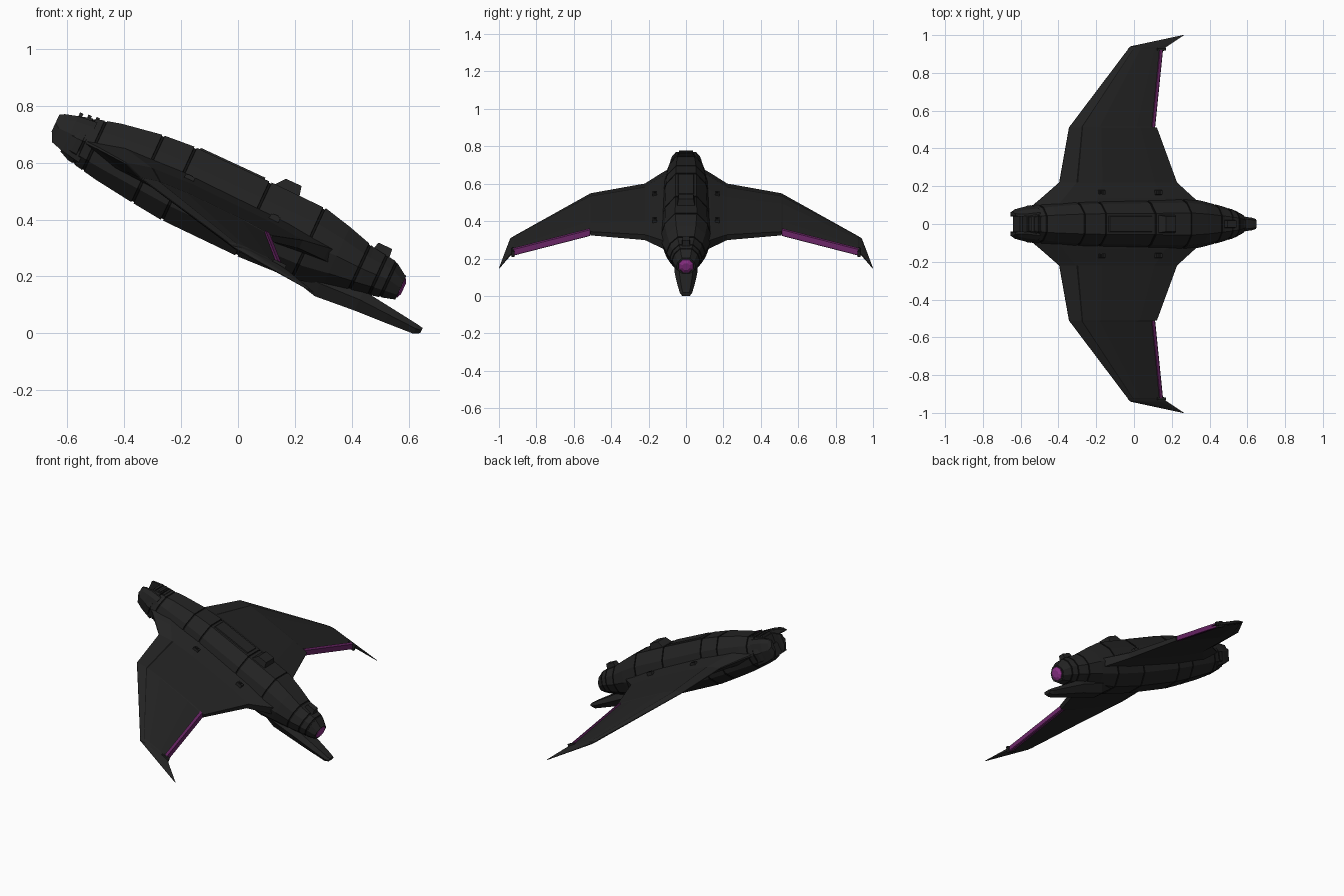
import bpy, bmesh, math
from mathutils import Matrix, Vector

if "Cube" in bpy.data.objects:
    bpy.data.objects.remove(bpy.data.objects["Cube"])

# Ship is built level (s along the hull, y across, h up), then pitched nose-up
PITCH = Matrix.Rotation(math.atan2(0.42, 0.907), 4, 'Y')


def material(name, rgb):
    m = bpy.data.materials.new(name)
    m.diffuse_color = (*rgb, 1)
    m.use_nodes = True
    m.node_tree.nodes["Principled BSDF"].inputs["Base Color"].default_value = m.diffuse_color
    return m


DARK = material("charcoal hull", (0.017, 0.017, 0.017))
SEAM = material("black seam", (0.006, 0.006, 0.006))
GLOW = material("purple strip", (0.14, 0.018, 0.13))
ENGINE = material("magenta engine", (0.27, 0.03, 0.25))


def loft(name, rings, mats=(DARK,), rule=None):
    """Skin closed rings of equal size; rule(ring, side) gives the material slot."""
    bm = bmesh.new()
    vs = [[bm.verts.new(PITCH @ Vector(p)) for p in r] for r in rings]
    n = len(rings[0])
    for i in range(len(vs) - 1):
        for j in range(n):
            k = (j + 1) % n
            f = bm.faces.new((vs[i][j], vs[i][k], vs[i + 1][k], vs[i + 1][j]))
            f.material_index = rule(i, j) if rule else 0
    bm.faces.new(vs[0][::-1])
    bm.faces.new(vs[-1])
    bmesh.ops.recalc_face_normals(bm, faces=bm.faces)
    me = bpy.data.meshes.new(name)
    bm.to_mesh(me)
    bm.free()
    for m in mats:
        me.materials.append(m)
    ob = bpy.data.objects.new(name, me)
    bpy.context.collection.objects.link(ob)
    return ob


def block(name, s0, s1, y, hw, h0, h1, slope=0.0, taper=0.8, mat=DARK):
    """Box with a narrowed top and sloped ends."""
    low = [(s0, y - hw, h0), (s1, y - hw, h0), (s1, y + hw, h0), (s0, y + hw, h0)]
    t = hw * taper
    top = [(s0 + slope, y - t, h1), (s1 - slope * .3, y - t, h1),
           (s1 - slope * .3, y + t, h1), (s0 + slope, y + t, h1)]
    return loft(name, [low, top], (mat,))


# Fuselage: s, bottom, top, half width
HULL = [(-.835, .318, .455, .085), (-.80, .302, .466, .097), (-.68, .28, .497, .112),
        (-.54, .262, .521, .125), (-.42, .249, .531, .13), (-.113, .245, .531, .135),
        (.1, .255, .528, .138), (.2, .28, .505, .125), (.31, .305, .474, .10),
        (.40, .325, .463, .075), (.45, .34, .43, .052)]
HALF = [(.42, 1), (.82, .78), (1, .5), (.85, .2), (.4, 0)]
PROFILE = HALF + [(-a, b) for a, b in reversed(HALF)]


def hull_at(s):
    for a, b in zip(HULL, HULL[1:]):
        if s <= b[0]:
            t = (s - a[0]) / (b[0] - a[0])
            return [p + (q - p) * t for p, q in zip(a, b)]
    return list(HULL[-1])


def hull_ring(s, k=1.0):
    _, lo, hi, w = hull_at(s)
    mid, half = (lo + hi) / 2, (hi - lo) / 2
    return [(s, a * w * k, mid + (2 * b - 1) * half * k) for a, b in PROFILE]


# Seams are narrow notches round the hull
SEAMS = [-.775, -.735, -.53, -.41, -.12, .09, .29, .36, .40]
stations = [(h[0], 1.0, 0) for h in HULL if all(abs(h[0] - g) > .006 for g in SEAMS)]
for g in SEAMS:
    stations += [(g - .005, 1.0, 1), (g - .004, .965, 1), (g + .004, .965, 1), (g + .005, 1.0, 0)]
stations.sort()
loft("fuselage", [hull_ring(s, k) for s, k, _ in stations], (DARK, SEAM),
     lambda i, j: stations[i][2])

# Engine nozzle and its glowing core
def disc(s, r, n=8):
    return [(s, r * math.cos((i + .5) * 2 * math.pi / n),
             .386 + r * math.sin((i + .5) * 2 * math.pi / n)) for i in range(n)]


loft("engine_rim", [disc(.42, .055), disc(.452, .05), disc(.452, .042), disc(.44, .04)])
loft("engine_glow", [disc(.435, .041), disc(.454, .04), disc(.462, .022)], (ENGINE,))

# Belly boom reaching out behind the engine: s, bottom, top, half width
boom = []
for s, lo, hi, w in [(.08, .258, .30, .045), (.19, .232, .32, .062), (.338, .245, .322, .06),
                     (.45, .251, .308, .048), (.56, .258, .294, .033), (.581, .27, .29, .026)]:
    boom.append([(s, w * .6, lo), (s, w, lo + (hi - lo) * .55), (s, w * .65, hi),
                 (s, -w * .65, hi), (s, -w, lo + (hi - lo) * .55), (s, -w * .6, lo)])
loft("tail_boom", boom)

# Spine details
block("spine_hatch", -.115, -.003, 0, .05, .515, .564, .04)
block("spine_plate", -.40, -.14, 0, .045, .525, .537, .01, .9)
block("tail_fin", .30, .372, 0, .022, .455, .497, .015)
block("nose_rib_bed", -.86, -.80, 0, .05, .33, .40, .01)
for i in range(3):
    block("nose_rib", -.83 + i * .03, -.817 + i * .03, 0, .042, .44, .472 + i * .005, 0, .9)

# Wing sections: y, leading s, trailing s, h, half thickness
WING = [(.04, -.80, .22, .385, .055), (.10, -.766, .20, .385, .052), (.135, -.72, .165, .384, .046),
        (.22, -.61, .069, .377, .032), (.51, -.542, -.034, .352, .022),
        (.515, -.538, -.062, .351, .021), (.92, -.166, .022, .275, .013),
        (.925, -.162, .045, .273, .012), (.94, -.148, .065, .270, .010),
        (1.0, .172, .180, .243, .002)]
# chord fraction, thickness fraction; the third side is the panel seam
SECTION = [(0, .08), (.13, .75), (.145, .77), (.35, 1), (.8, .85), (1, .5),
           (1, -.5), (.8, -.85), (.35, -1), (.13, -.75), (0, -.08)]

for side, sg in (("left", -1), ("right", 1)):
    rings = [[(a + (b - a) * c, sg * y, h + t * k) for c, k in SECTION] for y, a, b, h, t in WING]
    loft(side + "_wing", rings, (DARK, SEAM),
         lambda i, j: 1 if j == 1 and 3 <= i <= 6 else 0)

    # Glowing trailing edge strip, top edge set forward
    strip = []
    for y, s, h in [(.513, -.064, .352), (.922, .018, .274)]:
        y *= sg
        strip.append([(s, y, h + .017), (s + .016, y, h + .015), (s + .03, y, h - .012),
                      (s + .024, y, h - .017), (s, y, h - .016)])
    loft(side + "_glow_strip", strip, (GLOW,))
    block(side + "_strip_cap", .0, .055, sg * .925, .008, .255, .29, .005)

    # Nose prong
    prong = []
    for s, lo, hi, w0, w1 in [(-.76, .31, .465, .05, .098), (-.83, .322, .457, .042, .089),
                              (-.875, .335, .444, .04, .078), (-.893, .37, .434, .043, .07)]:
        m = (lo + hi) / 2
        prong.append([(s, sg * w0, lo), (s, sg * w1 * .8, lo), (s, sg * w1, m),
                      (s, sg * w1 * .85, hi - .02), (s, sg * (w0 + .012), hi), (s, sg * w0, hi)])
    loft(side + "_nose_prong", prong)

    # Small clamps on the wing roots
    for s in (-.385, -.054):
        block(side + "_root_clamp", s - .02, s + .02, sg * .167, .014, .40, .432, .004)
        block(side + "_clamp_slot", s - .01, s + .01, sg * .167, .007, .428, .435, 0, 1, SEAM)
